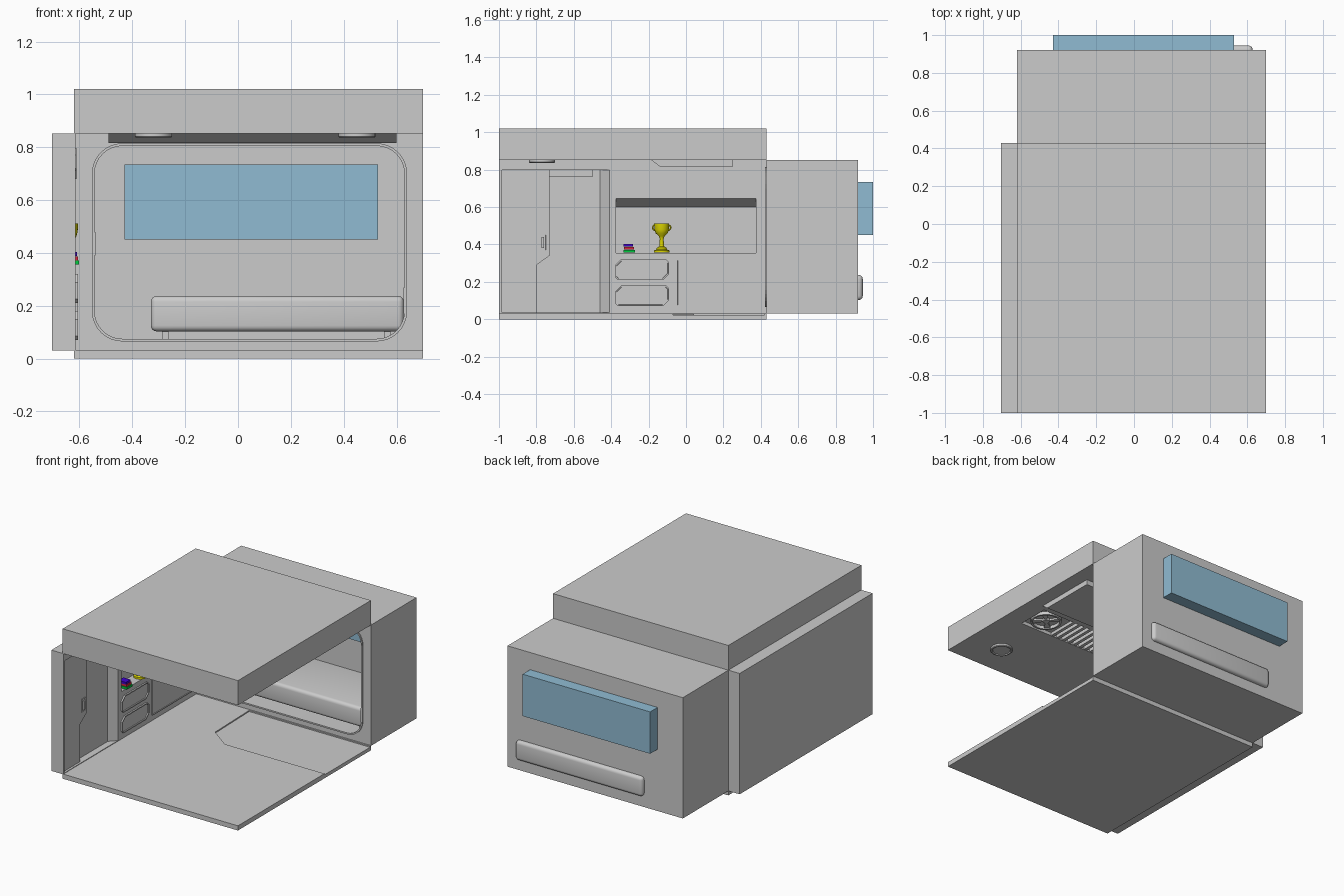
import bpy, bmesh, math
from mathutils import Vector

if "Cube" in bpy.data.objects:
    bpy.data.objects.remove(bpy.data.objects["Cube"])


def finish(name, bm, color=None, smooth=False):
    bmesh.ops.recalc_face_normals(bm, faces=bm.faces)
    me = bpy.data.meshes.new(name)
    bm.to_mesh(me)
    bm.free()
    ob = bpy.data.objects.new(name, me)
    bpy.context.collection.objects.link(ob)
    if color:
        mat = bpy.data.materials.get(color[0]) or bpy.data.materials.new(color[0])
        mat.diffuse_color = color[1]
        mat.use_nodes = True
        mat.node_tree.nodes["Principled BSDF"].inputs["Base Color"].default_value = mat.diffuse_color
        me.materials.append(mat)
    if smooth:
        bpy.context.view_layer.objects.active = ob
        ob.select_set(True)
        bpy.ops.object.shade_smooth_by_angle(angle=math.radians(35))
        ob.select_set(False)
    return ob


def prism(name, pts, axis, a, b, inset=0, depth=0, color=None, smooth=False):
    """Extrude a 2D outline along an axis from a to b; optionally sink the far face."""
    def place(p, d):
        return {'x': (d, p[0], p[1]), 'y': (p[0], d, p[1]), 'z': (p[0], p[1], d)}[axis]
    bm = bmesh.new()
    lo = [bm.verts.new(place(p, a)) for p in pts]
    hi = [bm.verts.new(place(p, b)) for p in pts]
    n = len(pts)
    bm.faces.new(lo)
    cap = bm.faces.new(hi)
    for i in range(n):
        bm.faces.new((lo[i], lo[(i + 1) % n], hi[(i + 1) % n], hi[i]))
    bmesh.ops.recalc_face_normals(bm, faces=bm.faces)
    if inset:
        bmesh.ops.inset_region(bm, faces=[cap], thickness=inset)
        bmesh.ops.inset_region(bm, faces=[cap], thickness=0.001, depth=-depth)
    return finish(name, bm, color, smooth)


def rect(u0, u1, v0, v1):
    return [(u0, v0), (u1, v0), (u1, v1), (u0, v1)]


def box(name, x0, x1, y0, y1, z0, z1, color=None, bevel=0):
    ob = prism(name, rect(x0, x1, y0, y1), 'z', z0, z1, color=color)
    if bevel:
        bm = bmesh.new()
        bm.from_mesh(ob.data)
        bmesh.ops.bevel(bm, geom=bm.edges[:], offset=bevel, segments=4, profile=0.5, affect='EDGES')
        bpy.data.objects.remove(ob)
        ob = finish(name, bm, color, True)
    return ob


def round_rect(u0, u1, v0, v1, r, seg=8):
    pts = []
    for k, (cu, cv) in enumerate([(u1 - r, v1 - r), (u0 + r, v1 - r), (u0 + r, v0 + r), (u1 - r, v0 + r)]):
        for i in range(seg + 1):
            t = math.pi / 2 * (k + i / seg)
            pts.append((cu + r * math.cos(t), cv + r * math.sin(t)))
    return pts


def cut(ob, *cutters):
    for c in cutters:
        c.hide_render = True
        m = ob.modifiers.new('cut', 'BOOLEAN')
        m.operation, m.solver, m.object = 'DIFFERENCE', 'EXACT', c
    dg = bpy.context.evaluated_depsgraph_get()
    dg.update()
    me = bpy.data.meshes.new_from_object(ob.evaluated_get(dg))
    ob.modifiers.clear()
    ob.data = me
    for c in cutters:
        bpy.data.objects.remove(c)
    return ob


def lathe(name, prof, centre, color=None, seg=24):
    bm = bmesh.new()
    vs = [bm.verts.new((r, 0, z)) for r, z in prof]
    es = [bm.edges.new(p) for p in zip(vs, vs[1:])]
    bmesh.ops.spin(bm, geom=vs + es, cent=(0, 0, 0), axis=(0, 0, 1), angle=math.tau, steps=seg)
    bmesh.ops.remove_doubles(bm, verts=bm.verts, dist=0.0003)
    bmesh.ops.translate(bm, verts=bm.verts, vec=Vector(centre))
    return finish(name, bm, color, True)


YELLOW = ('yellow', (0.75, 0.7, 0.0, 1))
BLUE = ('glass_blue', (0.28, 0.5, 0.65, 1))

# Floor with a shallow sunken area at the back right
floor = box('floor', -0.62, 0.70, -1, 0.43, 0, 0.032)
cut(floor, prism('floor_cut', [(0.75, -0.07), (-0.05, -0.07), (-0.20, 0.04), (-0.21, 0.42), (0.75, 0.42)],
                 'z', 0.024, 0.1))

# Left wall with door recess and shelf alcove
wall = box('left_wall', -0.705, -0.615, -1, 0.43, 0.03, 0.852)
cut(wall,
    prism('door_cut', [(-0.55, -0.985), (-0.55, -0.41), (-0.615, -0.41), (-0.66, -0.46), (-0.66, -0.985)],
          'z', 0.036, 0.797),
    prism('shelf_cut', [(-0.695, 0.355), (-0.55, 0.355), (-0.55, 0.645), (-0.615, 0.645), (-0.695, 0.60)],
          'y', -0.375, 0.375))

# Door panel with its handle
prism('door_panel', [(-0.985, 0.036), (-0.80, 0.036), (-0.80, 0.29), (-0.73, 0.34), (-0.73, 0.797), (-0.985, 0.797)],
      'x', -0.66, -0.63)
prism('door_plate', rect(-0.785, -0.745, 0.365, 0.455), 'x', -0.63, -0.626, 0.006, 0.003)
box('door_handle', -0.626, -0.617, -0.772, -0.758, 0.38, 0.44)
prism('door_side_trim', rect(-0.73, -0.50, 0.76, 0.797), 'x', -0.66, -0.65)

# Upper cabinet front
prism('upper_cabinet', [(-0.38, 0.77), (-0.34, 0.797), (-0.03, 0.79), (0.03, 0.77), (0.25, 0.77), (0.38, 0.69),
                        (0.38, 0.68), (-0.07, 0.68), (-0.10, 0.71), (-0.36, 0.71), (-0.38, 0.72)],
      'x', -0.616, -0.611)


# Drawers and lower cabinet door
def clipped(y0, y1, z0, z1, c):
    return [(y0 + c, z0), (y1 - c * 2, z0), (y1, z0 + c * 2), (y1, z1 - c), (y1 - c, z1),
            (y0 + c * 2, z1), (y0, z1 - c * 2), (y0, z0 + c)]


for i, z in enumerate((0.07, 0.21)):
    prism(f'drawer_{i + 1}', clipped(-0.38, -0.09, z, z + 0.11, 0.016), 'x', -0.616, -0.605, 0.008, 0.007)
prism('lower_cabinet_door', rect(-0.05, 0.375, 0.07, 0.32), 'x', -0.616, -0.607, 0.008, 0.004)

# Trophy: turned cup with two handles
lathe('trophy_cup', [(0, 0.356), (0.042, 0.356), (0.042, 0.368), (0.03, 0.372), (0.026, 0.382), (0.013, 0.39),
                     (0.010, 0.43), (0.016, 0.445), (0.032, 0.46), (0.038, 0.48), (0.040, 0.512),
                     (0.036, 0.512), (0.033, 0.482), (0, 0.46)], (-0.645, -0.13, 0), YELLOW)
for s in (-1, 1):
    bm = bmesh.new()
    prof = bmesh.ops.create_circle(bm, segments=8, radius=0.004)['verts']
    cy, cz = -0.13 + s * 0.034, 0.49
    for v in prof:
        v.co = Vector((-0.645 + v.co.x, cy, cz + 0.014 + v.co.y))
    edges = bm.edges[:]
    bmesh.ops.spin(bm, geom=prof + edges, cent=(-0.645, cy, cz), axis=(1, 0, 0),
                   angle=-s * math.pi, steps=10)
    finish('trophy_handle', bm, YELLOW, True)

# Stack of books
for i, (n, c) in enumerate([('green', (0, 0.6, 0.05, 1)), ('red', (0.7, 0.02, 0.05, 1)), ('blue', (0.05, 0.0, 0.6, 1))]):
    box(f'{n}_book', -0.68 + 0.008 * i, -0.602 - 0.004 * i, -0.335 + 0.004 * (i % 2), -0.272 - 0.006 * i,
        0.356 + 0.016 * i, 0.371 + 0.016 * i, (n, c))

# Ceiling block with a vent recess
ceiling = box('ceiling', -0.62, 0.70, -1, 0.43, 0.852, 1.02)
cut(ceiling, box('vent_cut', -0.45, 0.56, -0.44, -0.22, 0.8, 0.875))
prism('ceiling_panel', [(-0.19, 0.855), (-0.14, 0.817), (0.25, 0.817), (0.25, 0.855)], 'x', -0.49, 0.60)

# Vent slats, fans and lamps, mirrored about the panel centre
MID = 0.055
for i in range(12):
    x = MID - 0.25 + i * 0.5 / 11
    box('vent_slat', x - 0.011, x + 0.011, -0.44, -0.22, 0.854, 0.876)
for s in (-1, 1):
    fx = MID + s * 0.395
    lathe('fan_ring', [(0.098, 0.853), (0.098, 0.876), (0.086, 0.876), (0.086, 0.853), (0.098, 0.853)], (fx, -0.33, 0))
    lathe('fan_hub', [(0, 0.876), (0.022, 0.876), (0.022, 0.856), (0, 0.854)], (fx, -0.33, 0))
    for k in range(4):
        t = math.pi / 4 + k * math.pi / 2
        d, n = Vector((math.cos(t), math.sin(t))), Vector((-math.sin(t), math.cos(t)))
        c = Vector((fx, -0.33))
        prism('fan_blade', [c + d * 0.015 - n * 0.006, c + d * 0.09 - n * 0.022,
                            c + d * 0.09 + n * 0.022, c + d * 0.015 + n * 0.006], 'z', 0.860, 0.872)
    lathe('ceiling_lamp', [(0, 0.842), (0.055, 0.842), (0.058, 0.836), (0.066, 0.836), (0.07, 0.84),
                           (0.07, 0.853), (0, 0.853)], (0.065 + s * 0.385, -0.77, 0), seg=32)

# Back compartment with a rounded opening
back = box('back_compartment', -0.62, 0.70, 0.43, 0.92, 0.03, 0.852)
cut(back, prism('niche_cut', round_rect(-0.543, 0.63, 0.075, 0.805, 0.105), 'y', 0.3, 0.905))
bpy.context.view_layer.objects.active = back
back.select_set(True)
bpy.ops.object.shade_smooth_by_angle(angle=math.radians(35))
back.select_set(False)

# Trim around the opening
trim = prism('opening_trim', round_rect(-0.553, 0.64, 0.065, 0.815, 0.115), 'y', 0.422, 0.44)
cut(trim, prism('trim_cut', round_rect(-0.543, 0.63, 0.075, 0.805, 0.105), 'y', 0.3, 0.6))
box('left_latch', -0.552, -0.540, 0.424, 0.45, 0.39, 0.48)
box('right_latch', 0.627, 0.639, 0.424, 0.45, 0.17, 0.27)

# Window and padded bench, both reaching through the back wall
box('window', -0.43, 0.53, 0.895, 1.0, 0.45, 0.735, BLUE)
box('bench', -0.33, 0.628, 0.48, 0.945, 0.103, 0.237, bevel=0.022)
for x in (-0.275, 0.565):
    for y in (0.53, 0.85):
        box('bench_leg', x - 0.012, x + 0.012, y - 0.012, y + 0.012, 0.074, 0.108)
